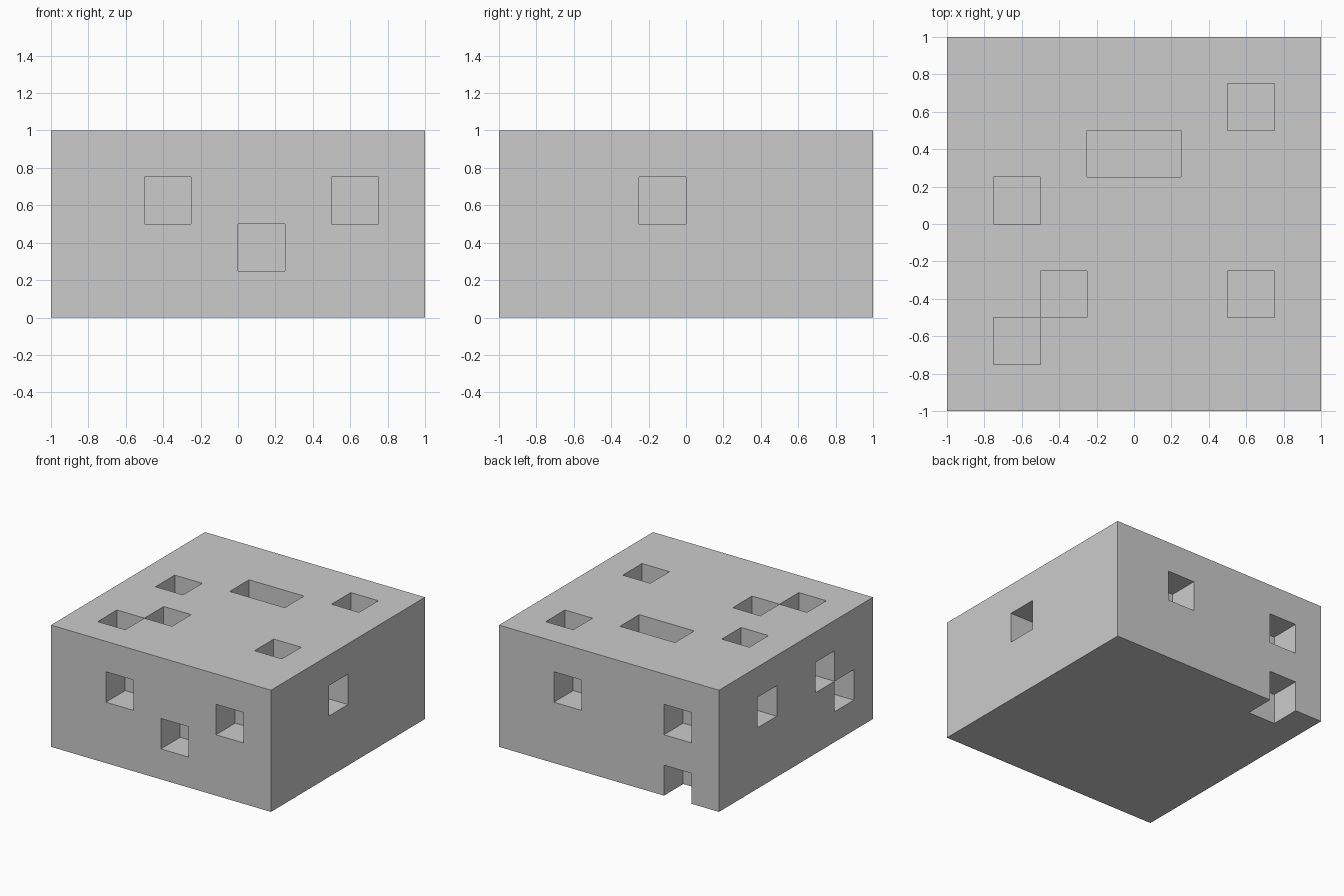
import bpy, bmesh
from mathutils import Vector

if "Cube" in bpy.data.objects:
    bpy.data.objects.remove(bpy.data.objects["Cube"])

S = 0.25              # cell size
NX, NY, NZ = 8, 8, 4  # block size in cells

# Cells missing from the block, as (x, y, z) indices
top_pits = [(1, 4, 3), (3, 5, 3), (4, 5, 3), (6, 6, 3), (6, 2, 3), (2, 2, 3), (1, 1, 3)]
front_pits = [(2, 0, 2), (4, 0, 1), (6, 0, 2)]
back_pits = [(5, 7, 2), (1, 7, 2), (1, 7, 0)]
right_pits = [(7, 3, 2)]
left_pits = [(0, 5, 2), (0, 2, 2), (0, 1, 1)]
missing = set(top_pits + front_pits + back_pits + right_pits + left_pits)

solid = {(x, y, z) for x in range(NX) for y in range(NY) for z in range(NZ)} - missing


def add_side(bm, cell, axis, sign):
    """Add the square side of a cell that faces along the given axis."""
    n, u, v = Vector(), Vector(), Vector()
    n[axis] = sign
    u[(axis + 1) % 3] = 1
    v = n.cross(u)
    mid = Vector(cell) + Vector((0.5, 0.5, 0.5)) + n / 2
    corners = [mid + (a * u + b * v) / 2 for a, b in ((-1, -1), (1, -1), (1, 1), (-1, 1))]
    bm.faces.new([bm.verts.new((c - Vector((NX / 2, NY / 2, 0))) * S) for c in corners])


# Pitted block: only the exposed cell sides make up the skin
bm = bmesh.new()
for cell in sorted(solid):
    for axis in range(3):
        for sign in (-1, 1):
            neighbour = list(cell)
            neighbour[axis] += sign
            if tuple(neighbour) not in solid:
                add_side(bm, cell, axis, sign)
bmesh.ops.remove_doubles(bm, verts=bm.verts, dist=0.001)

mesh = bpy.data.meshes.new("pitted_block")
bm.to_mesh(mesh)
bm.free()
block = bpy.data.objects.new("pitted_block", mesh)
bpy.context.collection.objects.link(block)
